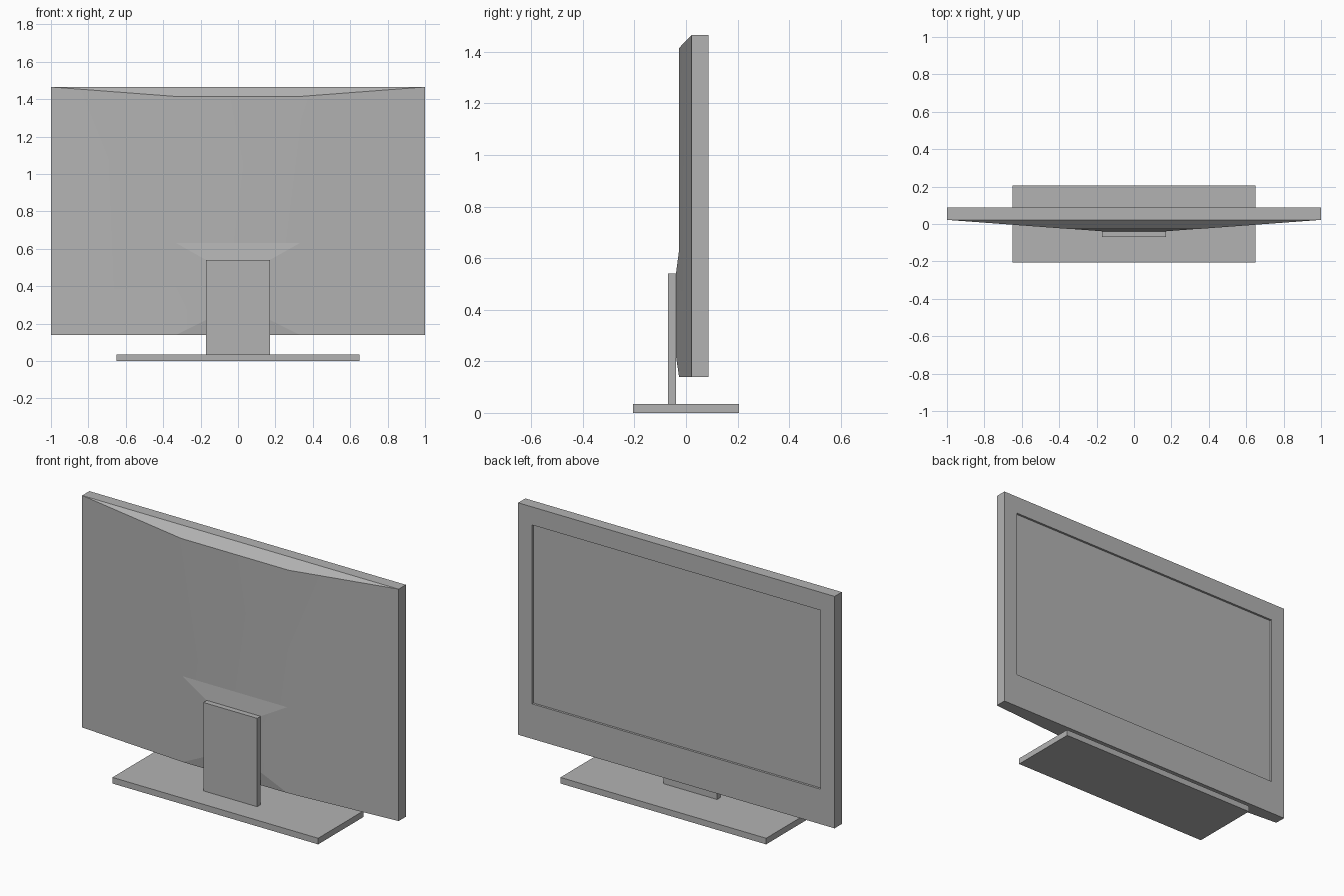
import bpy, bmesh, math

cube = bpy.data.objects.get("Cube")
if cube:
    bpy.data.objects.remove(cube, do_unlink=True)

grey = bpy.data.materials.new("mid_grey")
grey.use_nodes = True
colour = (0.45, 0.45, 0.45, 1)
grey.diffuse_color = colour
grey.node_tree.nodes["Principled BSDF"].inputs["Base Color"].default_value = colour


def finish(name, bm):
    bmesh.ops.recalc_face_normals(bm, faces=bm.faces)
    mesh = bpy.data.meshes.new(name)
    bm.to_mesh(mesh)
    bm.free()
    mesh.materials.append(grey)
    obj = bpy.data.objects.new(name, mesh)
    bpy.context.collection.objects.link(obj)
    return obj


def box_mesh(x, y0, y1, z0, z1):
    bm = bmesh.new()
    bmesh.ops.create_cube(bm, size=1)
    for v in bm.verts:
        v.co = (v.co.x * 2 * x,
                y0 if v.co.y < 0 else y1,
                z0 if v.co.z < 0 else z1)
    return bm


# Base and neck
finish("stand_base", box_mesh(0.65, -0.205, 0.205, 0, 0.035))
finish("stand_neck", box_mesh(0.17, -0.07, -0.038, 0.035, 0.54))

# Panel with a recessed screen on the +y face
bottom, top, rim = 0.14, 1.465, 0.022
bm = box_mesh(1, rim, 0.087, bottom, top)
bm.normal_update()
face = max(bm.faces, key=lambda f: f.normal.y)
bmesh.ops.inset_region(bm, faces=[face], thickness=0.125)
for v in face.verts:
    v.co.z = 0.34 if v.co.z < 0.8 else 1.362
bmesh.ops.inset_region(bm, faces=[face], thickness=0.0005, depth=-0.012)
# The panel's -y side is covered by the rear shell
inner = min(bm.faces, key=lambda f: f.calc_center_median().y)
bmesh.ops.delete(bm, geom=[inner], context='FACES_ONLY')
finish("screen_panel", bm)

# Bulged rear shell with a raised mount where the neck joins
bm = bmesh.new()


def pair(x, y, z):
    return bm.verts.new((-x, y, z)), bm.verts.new((x, y, z))


rim_low, rim_high = pair(1, rim, bottom), pair(1, rim, top)
back_low, back_mid = pair(0.33, -0.027, bottom), pair(0.33, -0.027, 0.63)
back_high = pair(0.34, -0.027, 1.415)
mount_low, mount_high = pair(0.17, -0.039, 0.22), pair(0.17, -0.039, 0.54)


def band(lower, upper, smooth):
    f = bm.faces.new((lower[0], lower[1], upper[1], upper[0]))
    f.smooth = smooth


band(rim_low, back_low, False)
band(back_low, mount_low, False)
band(mount_low, mount_high, True)
band(mount_high, back_mid, False)
band(back_mid, back_high, True)
band(back_high, rim_high, False)
for s in (0, 1):
    for ring in ((rim_low, back_low, back_mid), (rim_low, back_mid, rim_high),
                 (rim_high, back_mid, back_high),
                 (back_low, mount_low, mount_high, back_mid)):
        bm.faces.new([p[s] for p in ring]).smooth = True
shell = finish("rear_shell", bm)
# Open rim: make the shell face outwards
if min(shell.data.polygons, key=lambda p: p.center.y).normal.y > 0:
    shell.data.flip_normals()
